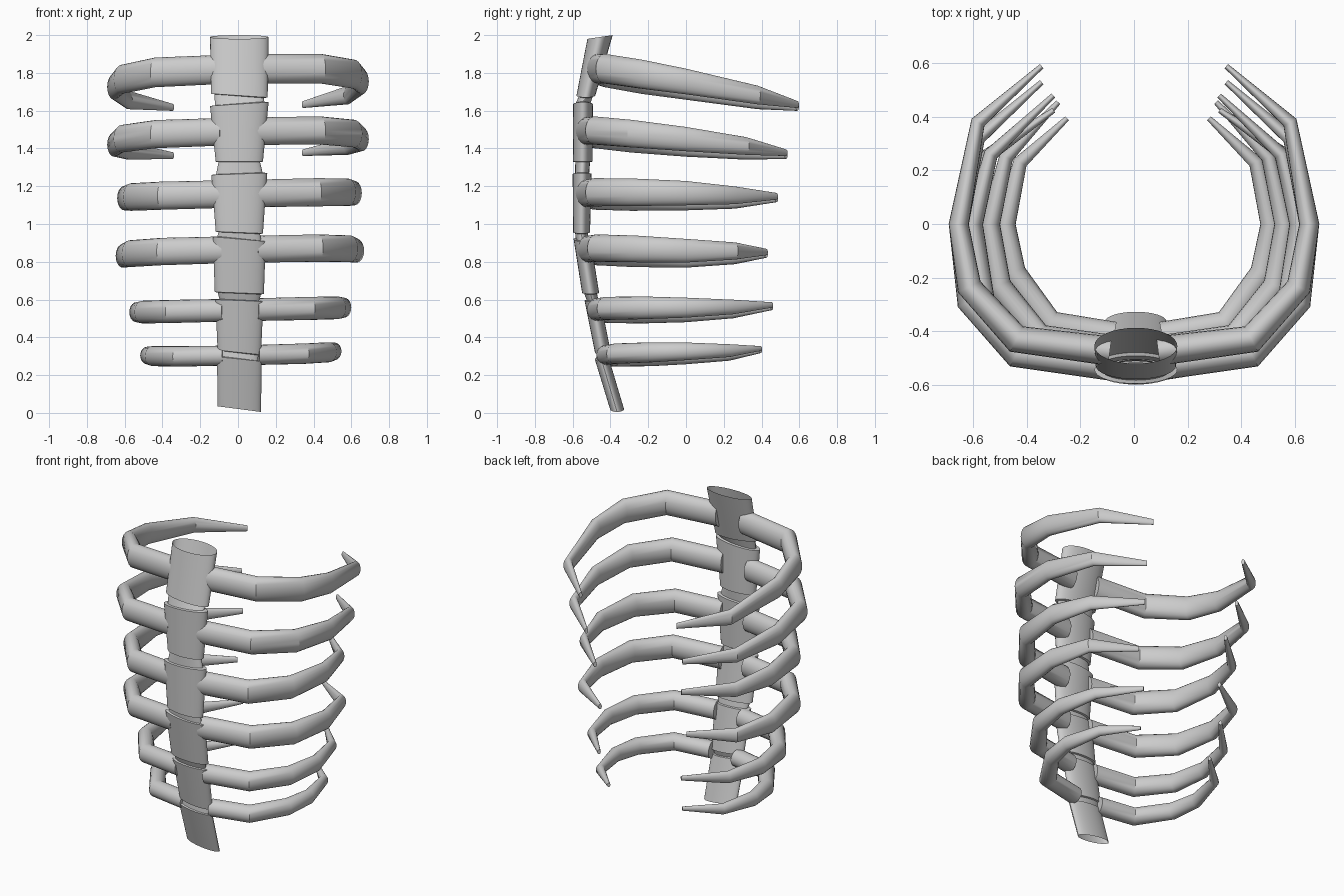
import bpy, bmesh
from math import sin, cos, tau
from mathutils import Vector

cube = bpy.data.objects.get("Cube")
if cube:
    bpy.data.objects.remove(cube)

bone = bpy.data.materials.new("bone_grey")
bone.use_nodes = True
COLOUR = (0.6, 0.6, 0.6, 1)
bone.diffuse_color = COLOUR
bone.node_tree.nodes["Principled BSDF"].inputs["Base Color"].default_value = COLOUR


def loft(name, rings, capped):
    """Skin a list of equal-length point rings into a tube."""
    bm = bmesh.new()
    loops = [[bm.verts.new(p) for p in ring] for ring in rings]
    n = len(loops[0])
    for a, b in zip(loops, loops[1:]):
        for i in range(n):
            j = (i + 1) % n
            bm.faces.new((a[i], a[j], b[j], b[i]))
    if capped:
        bm.faces.new(loops[0])
        bm.faces.new(loops[-1])
    bmesh.ops.recalc_face_normals(bm, faces=bm.faces)
    mesh = bpy.data.meshes.new(name)
    bm.to_mesh(mesh)
    bm.free()
    mesh.materials.append(bone)
    obj = bpy.data.objects.new(name, mesh)
    bpy.context.collection.objects.link(obj)
    bpy.ops.object.select_all(action="DESELECT")
    obj.select_set(True)
    bpy.context.view_layer.objects.active = obj
    bpy.ops.object.shade_smooth_by_angle(angle=0.6)
    return obj


def oval(y, z, rx, ry, roll, pitch=0, n=32):
    return [Vector((0.007 + rx * cos(t), y + ry * sin(t), z + roll * cos(t) + pitch * sin(t)))
            for t in (tau * i / n for i in range(n))]


# Spine: one open tube of stepped vertebrae
# each row: top (y, z, rx, ry, roll), bottom (y, z, rx, ry, roll)
vertebrae = [
    ((-0.455, 1.99, 0.155, 0.067, 0), (-0.53, 1.68, 0.15, 0.05, -0.01)),
    ((-0.545, 1.635, 0.155, 0.052, 0.01), (-0.547, 1.33, 0.125, 0.052, 0)),
    ((-0.55, 1.265, 0.148, 0.05, 0.005), (-0.553, 0.955, 0.125, 0.045, -0.005)),
    ((-0.55, 0.92, 0.14, 0.045, -0.012), (-0.505, 0.635, 0.13, 0.045, -0.005)),
    ((-0.495, 0.595, 0.127, 0.042, -0.005), (-0.44, 0.32, 0.115, 0.042, -0.012)),
    ((-0.445, 0.285, 0.118, 0.038, -0.012), (-0.365, 0.02, 0.115, 0.037, -0.015)),
]
rings = []
for k, (top, bottom) in enumerate(vertebrae):
    if k:
        y, z, rx, ry, roll = top
        rings.append(oval(y, z + 0.003, rx * 0.83, ry * 0.75, roll))
    rings.append(oval(*top, 0.01 if k == 0 else 0))
    rings.append(oval(*bottom))
    if k < len(vertebrae) - 1:
        y, z, rx, ry, roll = bottom
        rings.append(oval(y, z - 0.003, rx * 0.88, ry * 0.75, roll))
loft("spine", rings, False)


def rib(name, side, reach, ys, bend_y, tip, zs, height, shift):
    """Tapered oval rib swept along a horizontal bent path."""
    z0, zm, zb, zt = zs
    mid_y = 0.0
    rise = lambda y: z0 + (zm - z0) * (y - ys) / (mid_y - ys)
    path = [
        (0.09, ys, z0),
        (0.67 * reach, ys + 0.045, rise(ys + 0.045)),
        (0.94 * reach, ys + 0.24, rise(ys + 0.24)),
        (reach, mid_y, zm),
        (0.89 * reach, bend_y, zb),
        (tip[0], tip[1], zt),
    ]
    pts = [Vector((side * x + shift, y, z + 0.022 * side * x)) for x, y, z in path]
    tall = [height, height * 1.02, height, height * 0.88, height * 0.64, height * 0.24]
    wide = [0.055, 0.05, 0.045, 0.037, 0.026, 0.01]
    rings = []
    for i, p in enumerate(pts):
        before = p - pts[i - 1] if i else pts[1] - p
        after = pts[i + 1] - p if i < len(pts) - 1 else before
        d0, d1 = before.xy.normalized(), after.xy.normalized()
        d = (d0 + d1).normalized()
        across = Vector((d.y, -d.x, 0)) / max(d.dot(d0), 0.5)
        rings.append([p + across * wide[i] * cos(t) + Vector((0, 0, tall[i] * sin(t)))
                      for t in (tau * j / 20 for j in range(20))])
    loft(name, rings, True)


# Ribs: reach, start y, bend y, tip (x, y), heights along the path, half height, x shift
ribs = [
    (0.655, -0.475, 0.38, (0.345, 0.59), (1.82, 1.74, 1.67, 1.625), 0.077, 0),
    (0.655, -0.53, 0.32, (0.345, 0.53), (1.49, 1.435, 1.40, 1.37), 0.073, 0),
    (0.61, -0.53, 0.26, (0.31, 0.48), (1.16, 1.15, 1.14, 1.14), 0.073, 0.008),
    (0.62, -0.52, 0.26, (0.31, 0.425), (0.865, 0.845, 0.845, 0.845), 0.071, 0.01),
    (0.55, -0.47, 0.25, (0.295, 0.455), (0.545, 0.545, 0.55, 0.565), 0.06, 0.012),
    (0.495, -0.42, 0.23, (0.265, 0.395), (0.305, 0.315, 0.32, 0.335), 0.053, 0.015),
]
for k, (reach, ys, bend_y, tip, zs, height, shift) in enumerate(ribs, 1):
    for side, label in ((1, "left"), (-1, "right")):
        rib(f"{label}_rib_{k}", side, reach, ys, bend_y, tip, zs, height, shift)
